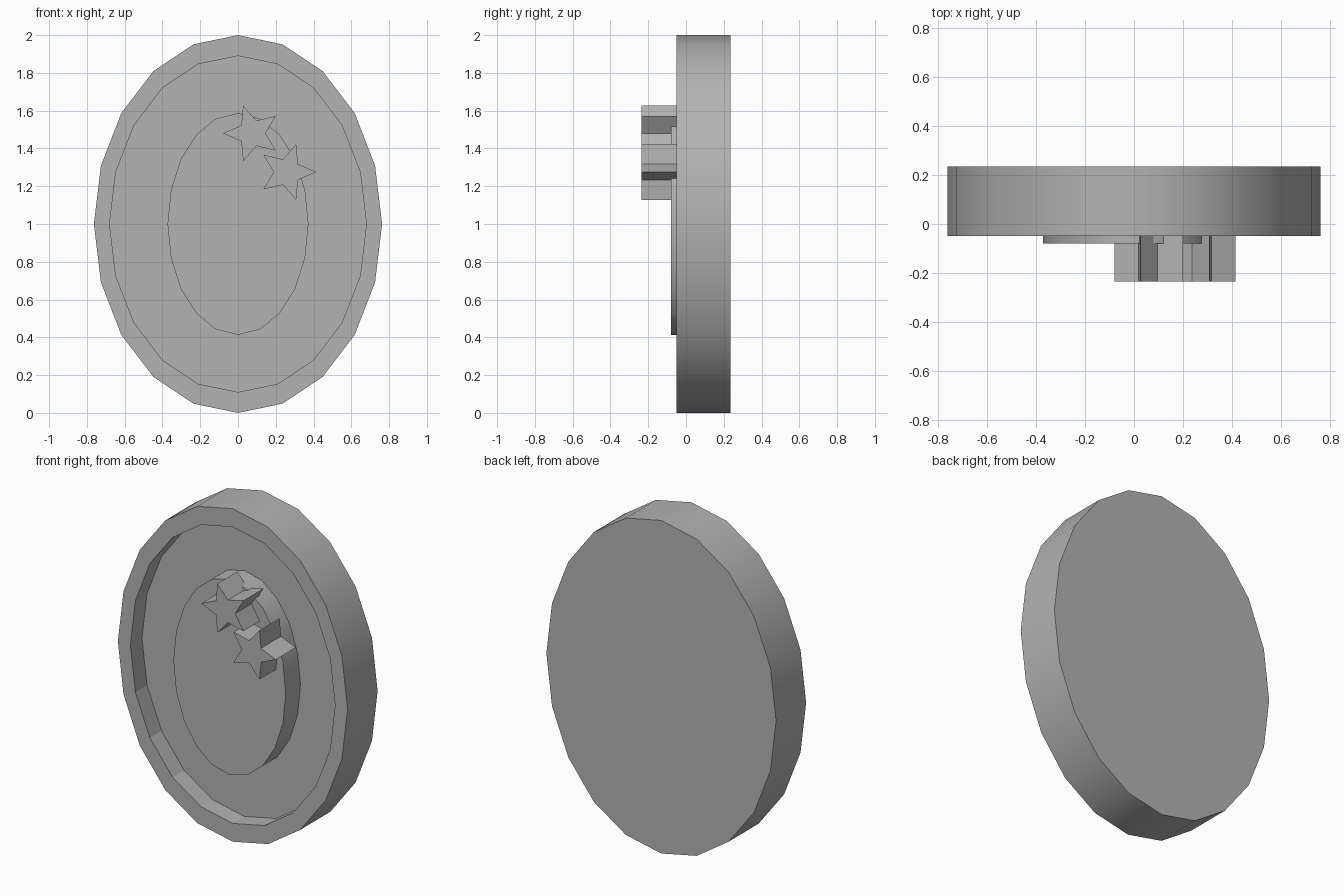
import bpy
import bmesh
import math

cube = bpy.data.objects.get("Cube")
if cube:
    bpy.data.objects.remove(cube, do_unlink=True)

GREY = (0.45, 0.45, 0.45, 1.0)
mat = bpy.data.materials.new("plain grey")
mat.use_nodes = True
mat.diffuse_color = GREY
mat.node_tree.nodes["Principled BSDF"].inputs["Base Color"].default_value = GREY

SIDES = 20
FRONT, BACK, FLOOR = -0.05, 0.235, 0.06   # rim front, rim back, recess floor


def ellipse(rx, rz):
    """Outline points, clockwise seen from the front, centred on z = 1."""
    return [(rx * math.sin(2 * math.pi * i / SIDES),
             1 + rz * math.cos(2 * math.pi * i / SIDES)) for i in range(SIDES)]


def star(cx, cz, start, outer=0.155, inner=0.071):
    """Five-pointed star outline with its first point at the start angle."""
    pts = []
    for i in range(10):
        a = math.radians(start - 36 * i)
        r = inner if i % 2 else outer
        pts.append((cx + r * math.cos(a), cz + r * math.sin(a)))
    return pts


def loft(name, sections, smooth_bands=()):
    """Join (outline, y) sections in order and cap both ends."""
    bm = bmesh.new()
    rings = [[bm.verts.new((x, y, z)) for x, z in pts] for pts, y in sections]
    n = len(rings[0])
    for band, (a, b) in enumerate(zip(rings, rings[1:])):
        for i in range(n):
            j = (i + 1) % n
            face = bm.faces.new((a[i], a[j], b[j], b[i]))
            face.smooth = band in smooth_bands
    bm.faces.new(rings[0])
    bm.faces.new(rings[-1])
    bmesh.ops.recalc_face_normals(bm, faces=bm.faces)
    mesh = bpy.data.meshes.new(name)
    bm.to_mesh(mesh)
    bm.free()
    mesh.materials.append(mat)
    obj = bpy.data.objects.new(name, mesh)
    bpy.context.collection.objects.link(obj)
    return obj


# Oval dish: back, outer wall, flat rim, recess wall and floor
rim, recess = ellipse(0.763, 1.0), ellipse(0.68, 0.89)
loft("oval_dish", [(rim, BACK), (rim, FRONT), (recess, FRONT), (recess, FLOOR)],
     smooth_bands=(0,))

# Raised oval standing on the recess floor
oval = ellipse(0.373, 0.587)
loft("raised_oval", [(oval, FLOOR), (oval, -0.08)], smooth_bands=(0,))

# Two stars pointing away from each other
for name, cx, cz, start in (("upper_star", 0.075, 1.48, 180),
                            ("lower_star", 0.26, 1.275, 0)):
    outline = star(cx, cz, start)
    loft(name, [(outline, -0.045), (outline, -0.235)])
